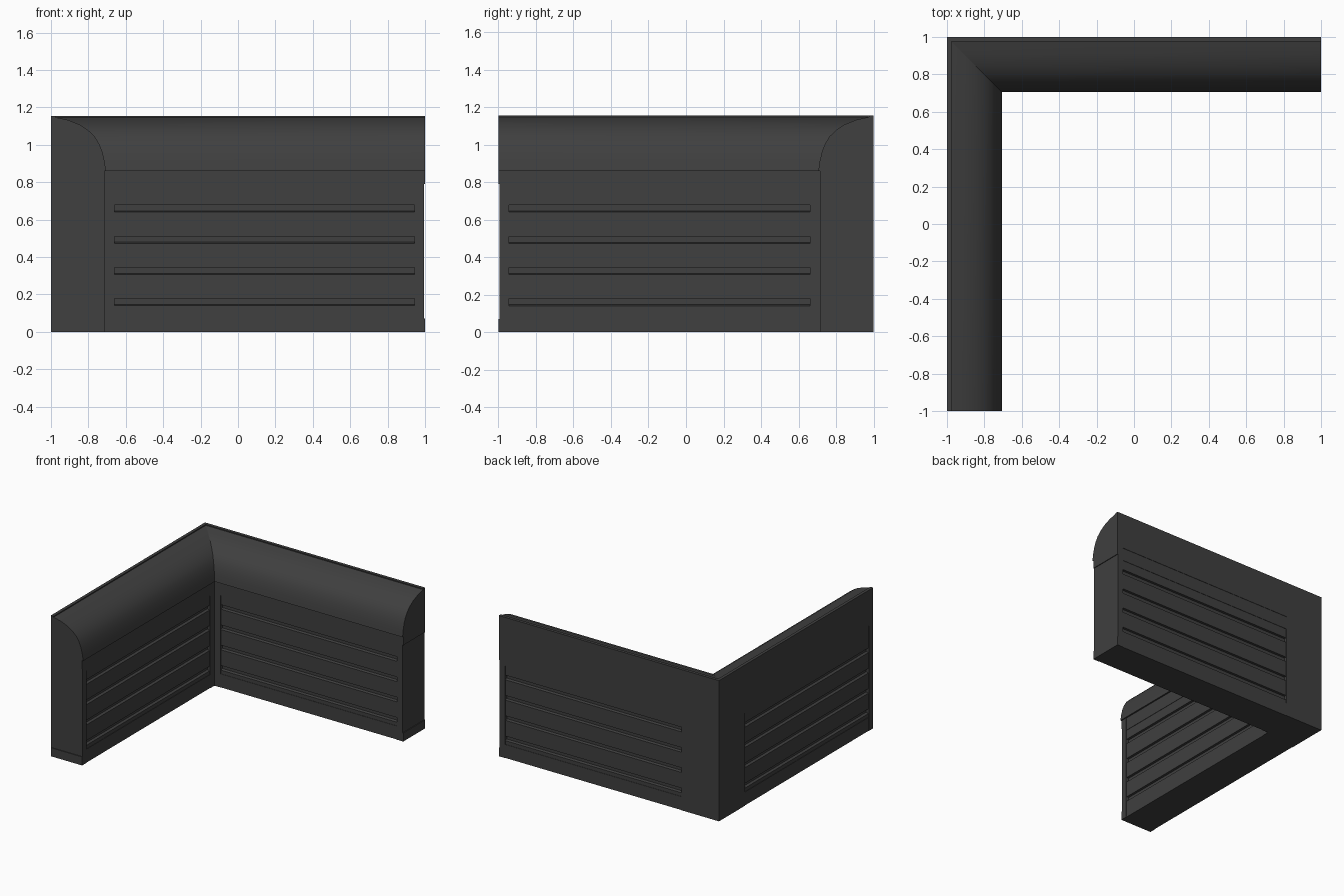
import bpy, bmesh

cube = bpy.data.objects.get("Cube")
if cube:
    bpy.data.objects.remove(cube, do_unlink=True)

charcoal = bpy.data.materials.new("charcoal")
charcoal.use_nodes = True
charcoal.diffuse_color = (0.05, 0.05, 0.05, 1)
charcoal.node_tree.nodes["Principled BSDF"].inputs["Base Color"].default_value = (0.05, 0.05, 0.05, 1)

BODY_TOP = 0.86
DEPTH = 0.285


def back_wing(u, v, z):
    return (u, 1 - v, z)


def right_wing(u, v, z):
    return (v - 1, -u, z)


def extrude_profile(name, place, profile, start, end, smooth=False):
    """Sweep a (depth, height) profile along a wing; start(v) allows a mitre."""
    bm = bmesh.new()
    a = [bm.verts.new(place(start(v), v, z)) for v, z in profile]
    b = [bm.verts.new(place(end, v, z)) for v, z in profile]
    n = len(profile)
    for i in range(n):
        j = (i + 1) % n
        bm.faces.new((a[i], a[j], b[j], b[i]))
    bm.faces.new(a)
    bm.faces.new(b)
    bmesh.ops.recalc_face_normals(bm, faces=bm.faces)
    mesh = bpy.data.meshes.new(name)
    bm.to_mesh(mesh)
    bm.free()
    mesh.materials.append(charcoal)
    obj = bpy.data.objects.new(name, mesh)
    bpy.context.collection.objects.link(obj)
    if smooth:
        bpy.ops.object.select_all(action='DESELECT')
        obj.select_set(True)
        bpy.context.view_layer.objects.active = obj
        bpy.ops.object.shade_smooth_by_angle(angle=0.6)
    return obj


def box(name, place, u0, u1, v0, v1, z0, z1):
    profile = [(v0, z0), (v1, z0), (v1, z1), (v0, z1)]
    return extrude_profile(name, place, profile, lambda v: u0, u1)


def panel_profile():
    """Plank panel section, with horizontal grooves on both faces."""
    inner, outer = DEPTH - 0.006, 0.006
    cut = 0.02
    side = [(0, 0.02)]
    for z in (0.14, 0.307, 0.473, 0.64):
        side += [(0, z), (cut, z + 0.006), (cut, z + 0.038), (0, z + 0.038)]
    side.append((0, BODY_TOP - 0.02))
    return ([(inner - d, z) for d, z in side]
            + [(outer + d, z) for d, z in reversed(side)])


# Quarter-round coping with a small lip along the outer edge
coping = [(0, BODY_TOP), (0, 1.155), (0.025, 1.155), (0.025, 1.147), (0.09, 1.133),
          (0.155, 1.107), (0.2, 1.077), (0.235, 1.043), (0.258, 1.005),
          (0.275, 0.963), (0.287, 0.91), (0.294, BODY_TOP)]

for side, place in (("back", back_wing), ("right", right_wing)):
    extrude_profile(side + "_coping", place, coping, lambda v: v - 1, 1, True)
    extrude_profile(side + "_plank_panel", place, panel_profile(), lambda v: -0.72, 0.96)
    # Stiles at both ends of the panel
    box(side + "_end_stile", place, 0.945, 0.994, 0, DEPTH, 0, BODY_TOP)
    box(side + "_corner_stile", place, -0.72, -0.66, 0, DEPTH, 0, BODY_TOP)
    # Rails under the coping and along the floor
    box(side + "_bottom_rail", place, -0.66, 0.945, 0.003, DEPTH - 0.003, 0, 0.11)
    box(side + "_top_rail", place, -0.66, 0.945, 0.003, DEPTH - 0.003, 0.755, BODY_TOP)
    # Slim bands wrapping the free end
    box(side + "_end_foot_band", place, 0.99, 1, 0, DEPTH, 0, 0.07)
    box(side + "_end_head_band", place, 0.99, 1, 0, DEPTH, 0.79, BODY_TOP)

# Solid post joining the two wings
box("corner_post", back_wing, -1, -0.715, 0, DEPTH, 0, BODY_TOP)
